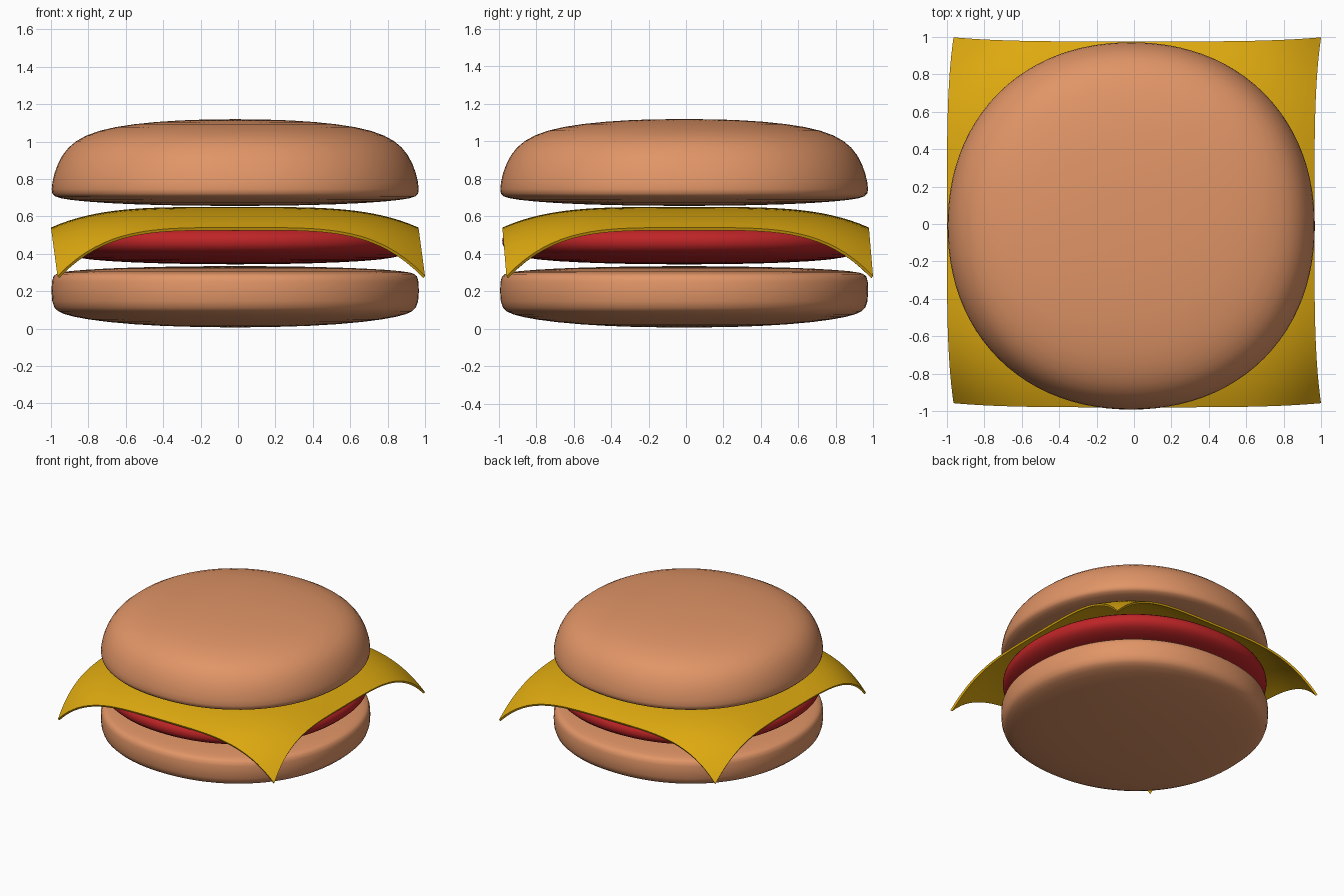
import bpy, bmesh, math

cube = bpy.data.objects.get("Cube")
if cube:
    bpy.data.objects.remove(cube, do_unlink=True)


def material(name, rgb):
    m = bpy.data.materials.new(name)
    m.use_nodes = True
    m.diffuse_color = (*rgb, 1)
    m.node_tree.nodes["Principled BSDF"].inputs["Base Color"].default_value = (*rgb, 1)
    return m


bread = material("bread brown", (0.75, 0.30, 0.135))
red = material("patty red", (0.52, 0.018, 0.02))
yellow = material("cheese yellow", (0.73, 0.40, 0.005))


def finish(name, bm, mat):
    bmesh.ops.recalc_face_normals(bm, faces=bm.faces)
    for f in bm.faces:
        f.smooth = True
    mesh = bpy.data.meshes.new(name)
    bm.to_mesh(mesh)
    bm.free()
    mesh.materials.append(mat)
    obj = bpy.data.objects.new(name, mesh)
    bpy.context.collection.objects.link(obj)
    return obj


def round_layer(name, profile, mat, segments=48, power=2.15, cx=-0.015, cy=-0.01):
    """Turn an (r, z) profile, pole to pole, around a slightly squared circle."""
    bm = bmesh.new()
    rings = []
    for r, z in profile[1:-1]:
        ring = []
        for i in range(segments):
            a = 2 * math.pi * i / segments
            c, s = math.cos(a), math.sin(a)
            k = r / (abs(c) ** power + abs(s) ** power) ** (1 / power)
            ring.append(bm.verts.new((cx + k * c, cy + k * s, z)))
        rings.append(ring)
    low = bm.verts.new((cx, cy, profile[0][1]))
    high = bm.verts.new((cx, cy, profile[-1][1]))
    for i in range(segments):
        j = (i + 1) % segments
        bm.faces.new((low, rings[0][j], rings[0][i]))
        bm.faces.new((high, rings[-1][i], rings[-1][j]))
        for a, b in zip(rings, rings[1:]):
            bm.faces.new((a[i], a[j], b[j], b[i]))
    obj = finish(name, bm, mat)
    sub = obj.modifiers.new("Smooth", 'SUBSURF')
    sub.levels = sub.render_levels = 1
    return obj


# Buns and patty
round_layer("bottom_bun", [(0, .005), (.4, .012), (.7, .034), (.88, .064), (.955, .09),
                           (.985, .13), (.985, .27), (.965, .293), (.91, .307),
                           (.7, .322), (.4, .331), (0, .335)], bread)
round_layer("patty", [(0, .343), (.4, .347), (.7, .36), (.86, .378), (.95, .41),
                      (.975, .45), (.972, .49), (.95, .52), (.85, .56), (.6, .60),
                      (.3, .618), (0, .622)], red)
round_layer("top_bun", [(0, .655), (.4, .659), (.7, .67), (.9, .688), (.975, .705),
                        (.988, .735), (.972, .83), (.93, .93), (.86, 1.005),
                        (.74, 1.06), (.55, 1.095), (.3, 1.115), (0, 1.12)], bread)

# Cheese slice: square sheet whose edges and corners droop
bm = bmesh.new()
bmesh.ops.create_grid(bm, x_segments=40, y_segments=40, size=1)
for v in bm.verts:
    u, w = v.co.x, v.co.y
    v.co.x = -0.0175 + 0.9825 * u + 0.035 * w ** 4
    v.co.y = -0.002 + 0.978 * w + 0.022 * u ** 4
    v.co.z = 0.65 - 0.11 * (u ** 4 + w ** 4) - 0.15 * (u * w) ** 4
cheese = finish("cheese_slice", bm, yellow)
if cheese.data.polygons[0].normal.z < 0:
    cheese.data.flip_normals()
solid = cheese.modifiers.new("Thickness", 'SOLIDIFY')
solid.thickness = 0.016
solid.offset = -1
bpy.context.view_layer.objects.active = cheese
cheese.select_set(True)
bpy.ops.object.modifier_apply(modifier=solid.name)
bpy.ops.object.shade_smooth_by_angle(angle=math.radians(40))
